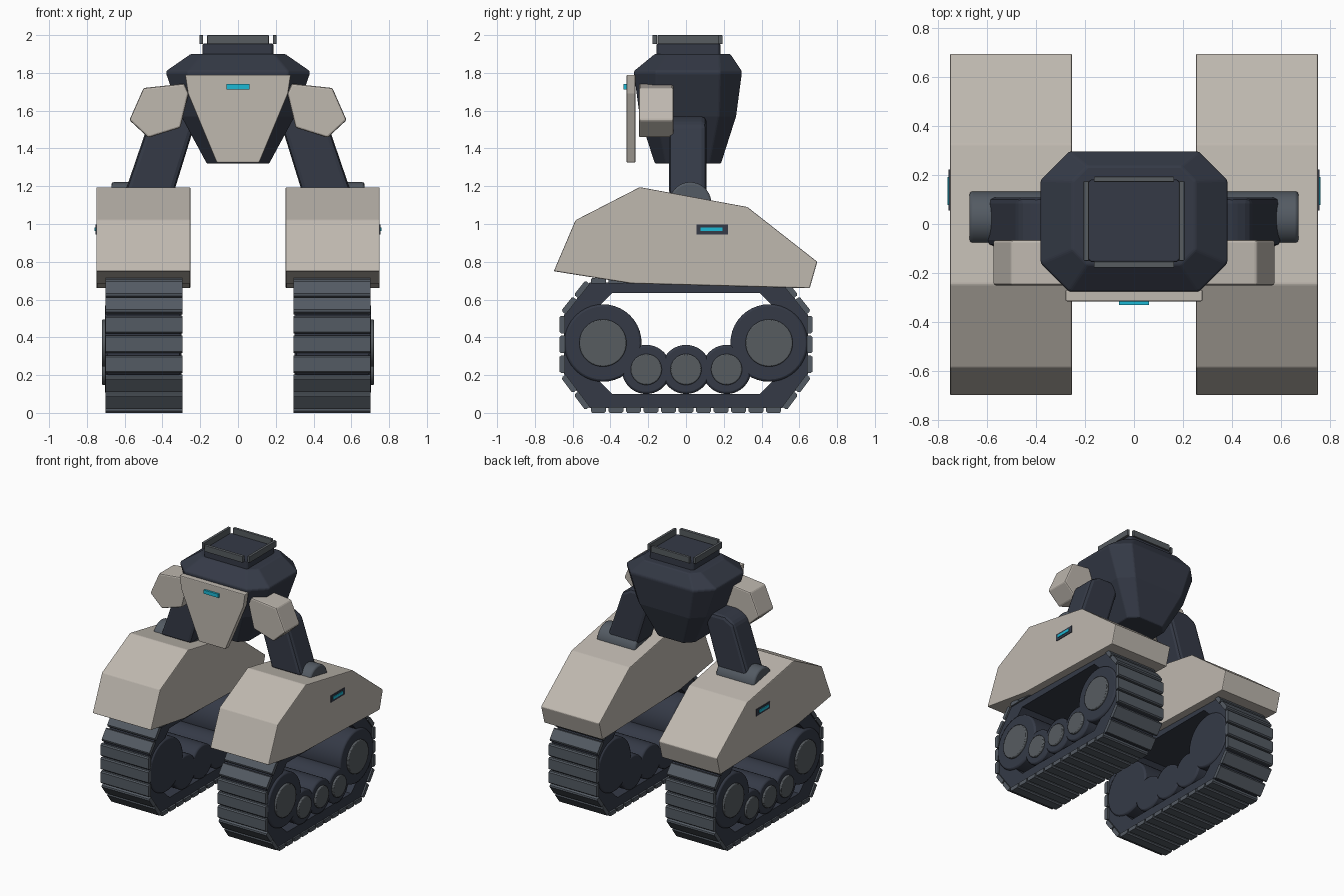
import bpy, bmesh, math
from mathutils import Vector

if "Cube" in bpy.data.objects:
    bpy.data.objects.remove(bpy.data.objects["Cube"])


def material(name, rgb):
    m = bpy.data.materials.new(name)
    m.diffuse_color = (*rgb, 1)
    m.use_nodes = True
    m.node_tree.nodes["Principled BSDF"].inputs["Base Color"].default_value = m.diffuse_color
    return m


BEIGE = material("warm armour", (0.52, 0.48, 0.43))
NAVY = material("dark navy", (0.035, 0.042, 0.062))
STEEL = material("steel grey", (0.088, 0.104, 0.125))
GUN = material("gunmetal", (0.095, 0.107, 0.118))
CYAN = material("cyan light", (0.012, 0.48, 0.66))


def finish(name, bm, mat, bevel=0.0, mirror=False, smooth=False):
    bmesh.ops.recalc_face_normals(bm, faces=bm.faces[:])
    me = bpy.data.meshes.new(name)
    bm.to_mesh(me)
    bm.free()
    me.materials.append(mat)
    ob = bpy.data.objects.new(name, me)
    bpy.context.collection.objects.link(ob)
    if smooth:
        bpy.ops.object.select_all(action='DESELECT')
        ob.select_set(True)
        bpy.context.view_layer.objects.active = ob
        bpy.ops.object.shade_smooth_by_angle(angle=math.radians(35))
    if bevel:
        b = ob.modifiers.new("bevel", 'BEVEL')
        b.width = bevel
        b.segments = 2
        b.limit_method = 'ANGLE'
        b.angle_limit = math.radians(30 if smooth else 15)
    if mirror:
        ob.modifiers.new("mirror", 'MIRROR')
    return ob


def loft(bm, rings):
    """Skin a stack of equal-length point rings and cap both ends."""
    vs = [[bm.verts.new(p) for p in r] for r in rings]
    n = len(vs[0])
    for a, b in zip(vs, vs[1:]):
        for i in range(n):
            bm.faces.new((a[i], a[(i + 1) % n], b[(i + 1) % n], b[i]))
    bm.faces.new(vs[0])
    bm.faces.new(vs[-1])


def prism(name, pts, axis, lo, hi, mat, **kw):
    """Extrude a (y, z) profile along x or an (x, z) profile along y."""
    def place(d):
        return [(d, u, v) if axis == 'x' else (u, d, v) for u, v in pts]
    bm = bmesh.new()
    loft(bm, [place(lo), place(hi)])
    return finish(name, bm, mat, **kw)


def box(name, x, y, z, mat, **kw):
    return prism(name, [(y[0], z[0]), (y[1], z[0]), (y[1], z[1]), (y[0], z[1])],
                 'x', x[0], x[1], mat, **kw)


def disc(name, y, z, r, x0, x1, mat, bevel=0.01):
    pts = [(y + r * math.cos(a * math.tau / 40), z + r * math.sin(a * math.tau / 40))
           for a in range(40)]
    return prism(name, pts, 'x', x0, x1, mat, bevel=bevel, mirror=True, smooth=True)


# track band: octagonal ring
def octagon(ys, ym, z0, z1, z2, z3):
    return [(-ys, z0), (ys, z0), (ym, z1), (ym, z2),
            (ys, z3), (-ys, z3), (-ym, z2), (-ym, z1)]


outer = octagon(0.51, 0.645, 0.025, 0.205, 0.52, 0.69)
inner = octagon(0.39, 0.585, 0.10, 0.29, 0.44, 0.635)
bm = bmesh.new()
loops = [[bm.verts.new((x, *p)) for p in prof]
         for x, prof in ((0.31, outer), (0.69, outer), (0.69, inner), (0.31, inner))]
for a, b in zip(loops, loops[1:] + loops[:1]):
    for i in range(8):
        j = (i + 1) % 8
        bm.faces.new((a[i], a[j], b[j], b[i]))
finish("track_band", bm, NAVY, mirror=True)

# track pads laid along every side of the band
bm = bmesh.new()
for i, count in enumerate((11, 2, 3, 2, 11, 2, 3, 2)):
    a, b = Vector(outer[i]), Vector(outer[(i + 1) % 8])
    step = (b - a) / count
    t = step.normalized()
    out = Vector((t.y, -t.x))
    for k in range(count):
        s, e = a + step * k + t * 0.006, a + step * (k + 1) - t * 0.006
        q = [s - out * 0.005, e - out * 0.005, e + out * 0.016,
             e - t * 0.008 + out * 0.025, s + t * 0.008 + out * 0.025, s + out * 0.016]
        loft(bm, [[(x, p.x, p.y) for p in q] for x in (0.295, 0.702)])
finish("track_pads", bm, STEEL, mirror=True)

# wheels and hub caps
for y, z, r, h, label in ((-0.44, 0.37, 0.205, 0.125, "drive"), (0.44, 0.37, 0.205, 0.125, "idler"),
                          (-0.21, 0.23, 0.13, 0.082, "front_road"), (0.0, 0.23, 0.13, 0.082, "mid_road"),
                          (0.215, 0.23, 0.13, 0.082, "rear_road")):
    disc(label + "_wheel", y, z, r, 0.30, 0.705, NAVY, 0.012)
    disc(label + "_hub", y, z, h, 0.69, 0.72, GUN, 0.006)

# armoured track covers
prism("track_cover", [(-0.70, 0.75), (-0.585, 1.02), (-0.245, 1.195), (0.325, 1.09),
                      (0.695, 0.80), (0.655, 0.66), (-0.29, 0.685)],
      'x', 0.252, 0.75, BEIGE, bevel=0.006, mirror=True)
box("side_light_housing", (0.745, 0.755), (0.055, 0.222), (0.945, 0.997), NAVY, mirror=True)
box("side_light", (0.75, 0.76), (0.078, 0.192), (0.962, 0.982), CYAN, mirror=True)

# ankle joints and legs
disc("ankle_joint", 0.022, 1.11, 0.112, 0.345, 0.67, STEEL, 0.012)
prism("leg", [(0.345, 1.15), (0.605, 1.15), (0.475, 1.53), (0.40, 1.57),
              (0.24, 1.57), (0.24, 1.49)],
      'y', -0.09, 0.108, NAVY, bevel=0.025, mirror=True)

# hip armour blocks
prism("hip_armour", [(0.50, 1.72), (0.285, 1.743), (0.262, 1.69), (0.305, 1.51),
                     (0.475, 1.457), (0.575, 1.55)],
      'y', -0.25, -0.065, BEIGE, bevel=0.01, mirror=True)


# torso: stacked chamfered rectangles
def chamfered(hx, y0, y1, c, z):
    return [(-hx + c, y0, z), (hx - c, y0, z), (hx, y0 + c, z), (hx, y1 - c, z),
            (hx - c, y1, z), (-hx + c, y1, z), (-hx, y1 - c, z), (-hx, y0 + c, z)]


bm = bmesh.new()
loft(bm, [chamfered(0.165, -0.165, 0.185, 0.06, 1.32),
          chamfered(0.30, -0.245, 0.265, 0.09, 1.57),
          chamfered(0.38, -0.275, 0.295, 0.115, 1.795),
          chamfered(0.38, -0.275, 0.295, 0.115, 1.81),
          chamfered(0.25, -0.165, 0.235, 0.06, 1.90)])
finish("torso", bm, NAVY, bevel=0.008)

# chest plate with light
prism("chest_plate", [(-0.28, 1.79), (-0.265, 1.69), (-0.113, 1.325), (0.113, 1.325),
                      (0.265, 1.69), (0.28, 1.79)], 'y', -0.315, -0.268, BEIGE, bevel=0.006)
box("chest_light", (-0.062, 0.062), (-0.33, -0.31), (1.713, 1.741), CYAN)

# turret ring base and rim plates
bm = bmesh.new()
loft(bm, [chamfered(0.187, -0.155, 0.182, 0.012, z) for z in (1.89, 1.955)])
finish("turret_base", bm, NAVY, bevel=0.006)
box("rim_side", (0.184, 0.205), (-0.15, 0.175), (1.952, 2.0), GUN, bevel=0.003, mirror=True)
for label, y in (("front", (-0.178, -0.153)), ("back", (0.172, 0.193))):
    box("rim_" + label, (-0.163, 0.163), y, (1.952, 2.0), GUN, bevel=0.003)
